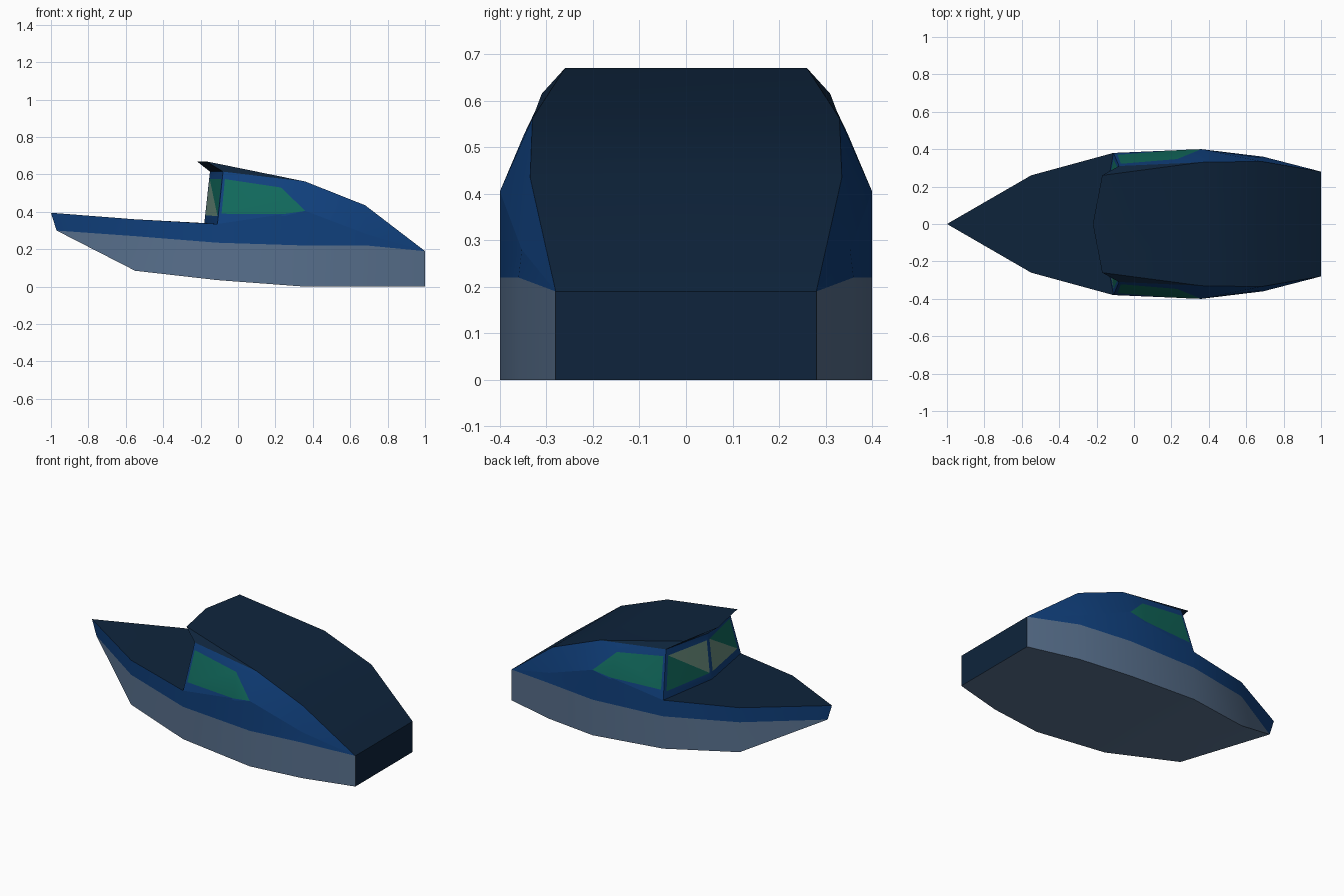
import bpy, bmesh, math
from mathutils import Vector

cube = bpy.data.objects.get("Cube")
if cube:
    bpy.data.objects.remove(cube, do_unlink=True)


def material(name, rgb):
    """Flat material from an sRGB colour given in 0-255."""
    linear = [((c / 255 + 0.055) / 1.055) ** 2.4 for c in rgb]
    mat = bpy.data.materials.new(name)
    mat.use_nodes = True
    mat.diffuse_color = (*linear, 1)
    shader = next(n for n in mat.node_tree.nodes if n.type == "BSDF_PRINCIPLED")
    shader.inputs["Base Color"].default_value = (*linear, 1)
    return mat


NAVY, BLUE, GREY, GLASS, GLARE = range(5)
palette = [
    material("navy deck", (14, 36, 60)),
    material("blue topsides", (16, 64, 125)),
    material("grey lower hull", (88, 112, 141)),
    material("green glass", (17, 105, 92)),
    material("pale glass reflection", (105, 140, 124)),
]


def build(name, faces, mirror=True, inside=(0.2, 0, 0.25)):
    """Make an object from (points, colour) faces, all turned away from 'inside'."""
    bm = bmesh.new()
    for points, colour in faces:
        for side in ((1, -1) if mirror else (1,)):
            unique = list(dict.fromkeys((x, y * side, z) for x, y, z in points))
            if len(unique) < 3:
                continue
            face = bm.faces.new([bm.verts.new(p) for p in unique])
            face.material_index = colour
            face.normal_update()
            if face.normal.dot(face.calc_center_median() - Vector(inside)) < 0:
                face.normal_flip()
    bmesh.ops.remove_doubles(bm, verts=bm.verts, dist=0.0005)
    mesh = bpy.data.meshes.new(name)
    bm.to_mesh(mesh)
    bm.free()
    for mat in palette:
        mesh.materials.append(mat)
    obj = bpy.data.objects.new(name, mesh)
    bpy.context.collection.objects.link(obj)
    bpy.ops.object.select_all(action="DESELECT")
    obj.select_set(True)
    bpy.context.view_layer.objects.active = obj
    bpy.ops.object.shade_smooth_by_angle(angle=math.radians(25))
    return obj


def strip(low, high, colour):
    """Quads between two rows of points."""
    return [((low[i], low[i + 1], high[i + 1], high[i]), colour)
            for i in range(len(low) - 1)]


def centre(row):
    """Points of a row moved to the centreline."""
    return [(x, 0, z) for x, y, z in row]


def mix(a, b, t):
    return tuple(Vector(a).lerp(Vector(b), t))


# Hull stations from bow to stern: x, half width, bottom z, colour line z
stations = [
    (-0.97, 0, 0.30, 0.30),
    (-0.55, 0.26, 0.085, 0.27),
    (-0.11, 0.38, 0.035, 0.235),
    (0.36, 0.40, 0, 0.22),
    (0.69, 0.36, 0, 0.22),
    (1, 0.28, 0, 0.19),
]
bottom = [(x, y, low) for x, y, low, line in stations]
stripe = [(x, y, line) for x, y, low, line in stations]
bow, shoulder = (-1, 0, 0.395), (-0.55, 0.26, 0.36)
post_low, post_high = (-0.11, 0.38, 0.335), (-0.08, 0.31, 0.615)
tip = (0.36, 0.40, 0.405)
quarter, stern = (0.69, 0.353, 0.28), (1, 0.28, 0.19)
belt = [bow, shoulder, post_low, tip, quarter, stern]

build("lower_hull", strip(bottom, stripe, GREY) + strip(bottom, centre(bottom), GREY))
build("upper_hull", strip(stripe, belt, BLUE))
build("transom", strip([bottom[-1], (1, 0, 0)], [stern, (1, 0, 0.19)], NAVY))

# Fore deck, running to the foot of the windscreen
foot, head = (-0.18, 0, 0.34), (-0.15, 0, 0.615)
build("fore_deck", strip([bow, shoulder, post_low], [bow, (-0.55, 0, 0.36), foot], NAVY))

# Cabin sides with the side window cut into the middle row
roof_mid = (0.36, 0.33, 0.562)
sill_belt = [mix(post_low, tip, t) for t in (0, 0.04, 0.75, 1)] + [quarter, stern]
sill = [mix(post_low, post_high, 0.19), (-0.088, 0.37, 0.39), (0.25, 0.396, 0.378),
        tip, quarter, stern]
lintel = [mix(post_low, post_high, 0.86), (-0.07, 0.322, 0.575), (0.23, 0.347, 0.53),
          tip, quarter, stern]
eave = [mix(post_high, roof_mid, t) for t in (0, 0.04, 0.7, 1)]
eave += [(0.68, 0.335, 0.435), stern]
window_row = strip(sill, lintel, BLUE)
for i in (1, 2):
    window_row[i] = (window_row[i][0], GLASS)
build("cabin_sides", strip(sill_belt, sill, BLUE) + window_row + strip(lintel, eave, BLUE))

# Raked windscreen: two panes framed in blue, each split by a diagonal reflection
screen = []
for side in (1, -1):
    outer_low, outer_high = [(x, y * side, z) for x, y, z in (post_low, post_high)]
    frame = [foot, outer_low, outer_high, head]

    def on_screen(u, v):
        return mix(mix(foot, outer_low, u), mix(head, outer_high, u), v)

    pane = [on_screen(u, v) for u, v in ((0.04, 0.15), (0.94, 0.15), (0.94, 0.86), (0.04, 0.86))]
    screen += strip(frame + frame[:1], pane + pane[:1], BLUE)
    in_low, out_low, out_high, in_high = pane
    if side > 0:
        screen += [((in_low, out_high, in_high), GLARE), ((in_low, out_low, out_high), GLASS)]
    else:
        screen += [((in_low, out_low, in_high), GLARE), ((out_low, out_high, in_high), GLASS)]
build("windscreen", screen, mirror=False)

# Roof sloping down to the stern, with a pointed visor over the windscreen
visor_tip, visor_corner = (-0.22, 0, 0.67), (-0.17, 0.26, 0.67)
ridge = [visor_corner] + eave[3:]
roof = strip(ridge, [visor_tip] + centre(eave[3:]), NAVY)
roof += [((visor_corner, a, b), NAVY) for a, b in zip(eave[:3], eave[1:4])]
build("roof", roof)
build("visor_underside", [((visor_tip, visor_corner, post_high, head), NAVY)],
      inside=(0, 0, 0.8))
